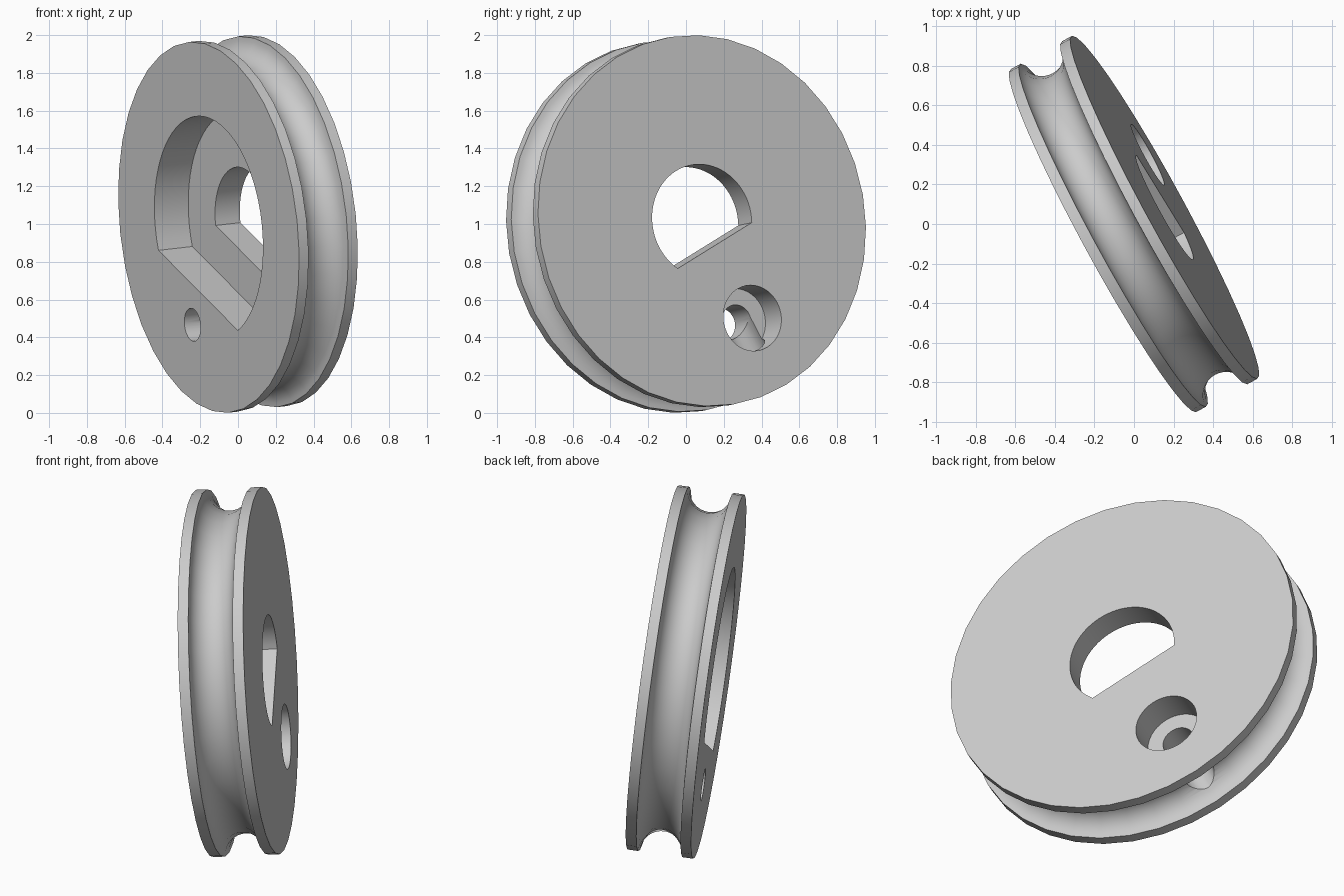
import bpy
import bmesh
from math import acos, cos, pi, radians, sin
from mathutils import Matrix, Vector

cube = bpy.data.objects.get("Cube")
if cube:
    bpy.data.objects.remove(cube, do_unlink=True)

RADIUS, THICK, GROOVE = 0.987, 0.355, 0.12
HALF = THICK / 2
HOLE_AT = 0.587          # distance of the small bore from the wheel axis


def make_object(name, bm):
    bmesh.ops.recalc_face_normals(bm, faces=bm.faces)
    mesh = bpy.data.meshes.new(name)
    bm.to_mesh(mesh)
    bm.free()
    obj = bpy.data.objects.new(name, mesh)
    bpy.context.collection.objects.link(obj)
    return obj


def loft(name, rings):
    """Skin a list of closed rings and cap both ends."""
    bm = bmesh.new()
    loops = [[bm.verts.new(p) for p in ring] for ring in rings]
    for a, b in zip(loops, loops[1:]):
        n = len(a)
        for i in range(n):
            j = (i + 1) % n
            bm.faces.new((a[i], a[j], b[j], b[i]))
    bm.faces.new(loops[0])
    bm.faces.new(loops[-1])
    return make_object(name, bm)


def ring(r, z, n):
    return [(r * cos(2 * pi * i / n), r * sin(2 * pi * i / n), z) for i in range(n)]


def d_cutter(name, r, flat, z0, z1, n=48):
    """Prism with a round outline cut by one flat on the +x side."""
    start = acos(flat / r)
    angles = [start + (2 * pi - 2 * start) * i / n for i in range(n + 1)]
    return loft(name, [[(r * cos(a), r * sin(a), z) for a in angles] for z in (z0, z1)])


def round_cutter(name, r, z0, z1):
    return loft(name, [ring(r, z0, 40), ring(r, z1, 40)])


# Wheel body with a half-round groove in its rim
profile = [(RADIUS, -HALF)]
for i in range(17):
    a = pi * i / 16
    profile.append((RADIUS - GROOVE * sin(a), -GROOVE * cos(a)))
profile.append((RADIUS, HALF))
wheel = loft("grooved_wheel", [ring(r, z, 36) for r, z in profile])

# Cutters: stepped D opening, counterbored hole, radial passage to the groove
pocket = d_cutter("pocket_cutter", 0.592, 0.38, -0.4, 0.205 - HALF)
opening = d_cutter("opening_cutter", 0.3, 0.15, -0.4, 0.4)
bore = round_cutter("bore_cutter", 0.088, -0.4, 0.4)
counterbore = round_cutter("counterbore_cutter", 0.175, 0, 0.4)
passage = round_cutter("passage_cutter", 0.086, 0, 0.45)
for cutter in (bore, counterbore):
    cutter.data.transform(Matrix.Translation((HOLE_AT, 0, 0)))
passage.data.transform(Matrix.Translation((HOLE_AT, 0, 0)) @ Matrix.Rotation(pi / 2, 4, "Y"))

bpy.context.view_layer.objects.active = wheel
for cutter in (pocket, opening, bore, counterbore, passage):
    cutter.hide_render = True
    mod = wheel.modifiers.new(cutter.name, "BOOLEAN")
    mod.operation = "DIFFERENCE"
    mod.solver = "EXACT"
    mod.object = cutter
    bpy.ops.object.modifier_apply(modifier=mod.name)
    bpy.data.objects.remove(cutter, do_unlink=True)

# Material
grey = bpy.data.materials.new("light_grey")
grey.use_nodes = True
color = (0.6, 0.6, 0.6, 1)
grey.diffuse_color = color
grey.node_tree.nodes["Principled BSDF"].inputs["Base Color"].default_value = color
wheel.data.materials.clear()
wheel.data.materials.append(grey)

# Tilt the wheel: local z is the axle, local x points to the small bore
axle = Vector((0.874, 0.475, 0.1)).normalized()
side = Vector((-axle.y, axle.x, 0)).normalized()
up = axle.cross(side)
turn = radians(-62)
to_bore = side * cos(turn) + up * sin(turn)
across = axle.cross(to_bore)
basis = Matrix((to_bore, across, axle)).transposed().to_4x4()
wheel.data.transform(Matrix.Translation((0, 0, 1)) @ basis)

bpy.ops.object.select_all(action="DESELECT")
wheel.select_set(True)
bpy.context.view_layer.objects.active = wheel
bpy.ops.object.shade_smooth_by_angle(angle=radians(30))
